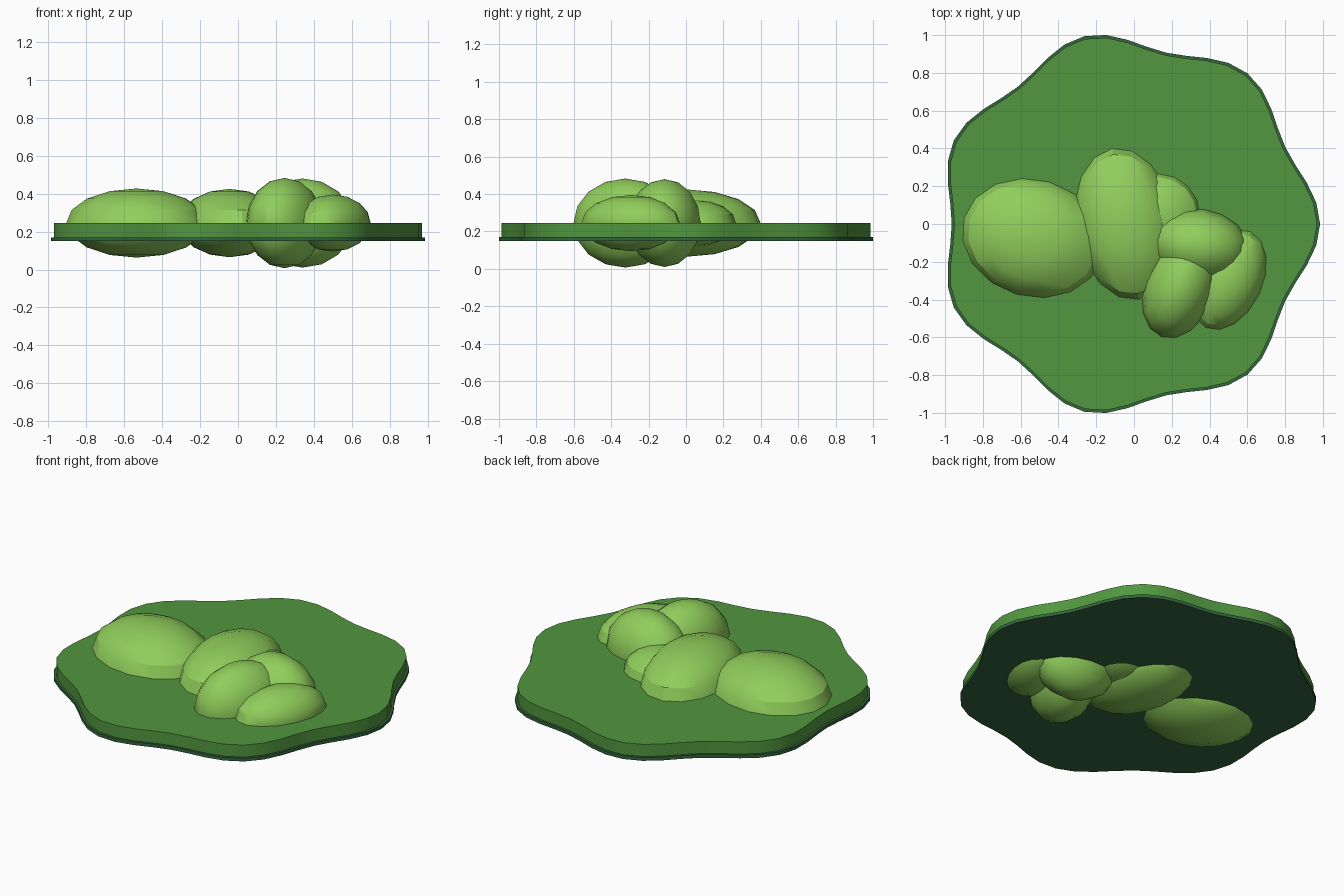
import bpy, math

cube = bpy.data.objects.get("Cube")
if cube:
    bpy.data.objects.remove(cube, do_unlink=True)


def material(name, rgb):
    m = bpy.data.materials.new(name)
    m.use_nodes = True
    m.diffuse_color = (*rgb, 1)
    m.node_tree.nodes["Principled BSDF"].inputs["Base Color"].default_value = (*rgb, 1)
    return m


leaf_green = material("leaf green", (0.084, 0.31, 0.05))
dark_green = material("dark green", (0.033, 0.133, 0.047))
light_green = material("light green", (0.28, 0.62, 0.105))


def smooth(obj):
    bpy.ops.object.select_all(action="DESELECT")
    obj.select_set(True)
    bpy.context.view_layer.objects.active = obj
    bpy.ops.object.shade_smooth_by_angle(angle=math.radians(30))


def wavy_slab(name, scale, z0, z1, mat, n=56):
    """Flat slab with a seven-lobed outline."""
    ring = []
    for i in range(n):
        a = math.tau * i / n
        r = scale * (0.975 + 0.045 * math.cos(7 * a))
        ring.append((r * math.cos(a) - 0.035, r * math.sin(a)))
    verts = [(x, y, z) for z in (z0, z1) for x, y in ring]
    faces = [tuple(reversed(range(n))), tuple(range(n, 2 * n))]
    faces += [(i, (i + 1) % n, n + (i + 1) % n, n + i) for i in range(n)]
    mesh = bpy.data.meshes.new(name)
    mesh.from_pydata(verts, [], faces)
    obj = bpy.data.objects.new(name, mesh)
    bpy.context.collection.objects.link(obj)
    mesh.materials.append(mat)
    smooth(obj)


def blob(name, x, y, radii, turn):
    """Squashed low-poly sphere, half sunk in the slab."""
    bpy.ops.mesh.primitive_uv_sphere_add(segments=16, ring_count=8, radius=1,
                                         location=(x, y, 0.245),
                                         rotation=(0, 0, math.radians(turn)))
    obj = bpy.context.object
    obj.name = name
    obj.scale = radii
    bpy.ops.object.transform_apply(location=False, rotation=False, scale=True)
    obj.data.materials.append(light_green)
    smooth(obj)


# Base: thin dark rim under a thicker leaf-green slab
wavy_slab("lower_rim", 1.0, 0.15, 0.17, dark_green)
wavy_slab("upper_slab", 0.985, 0.165, 0.245, leaf_green)

# Foliage mounds
blob("left_end_mound", -0.535, -0.075, (0.38, 0.31, 0.182), -16)
blob("middle_mound", -0.045, 0.0, (0.265, 0.405, 0.18), 10)
blob("back_mound", 0.13, 0.04, (0.22, 0.225, 0.125), 0)
blob("tall_mound", 0.34, -0.115, (0.27, 0.195, 0.235), -8)
blob("front_mound", 0.245, -0.325, (0.19, 0.29, 0.238), -20)
blob("side_mound", 0.5, -0.295, (0.18, 0.28, 0.15), -25)
